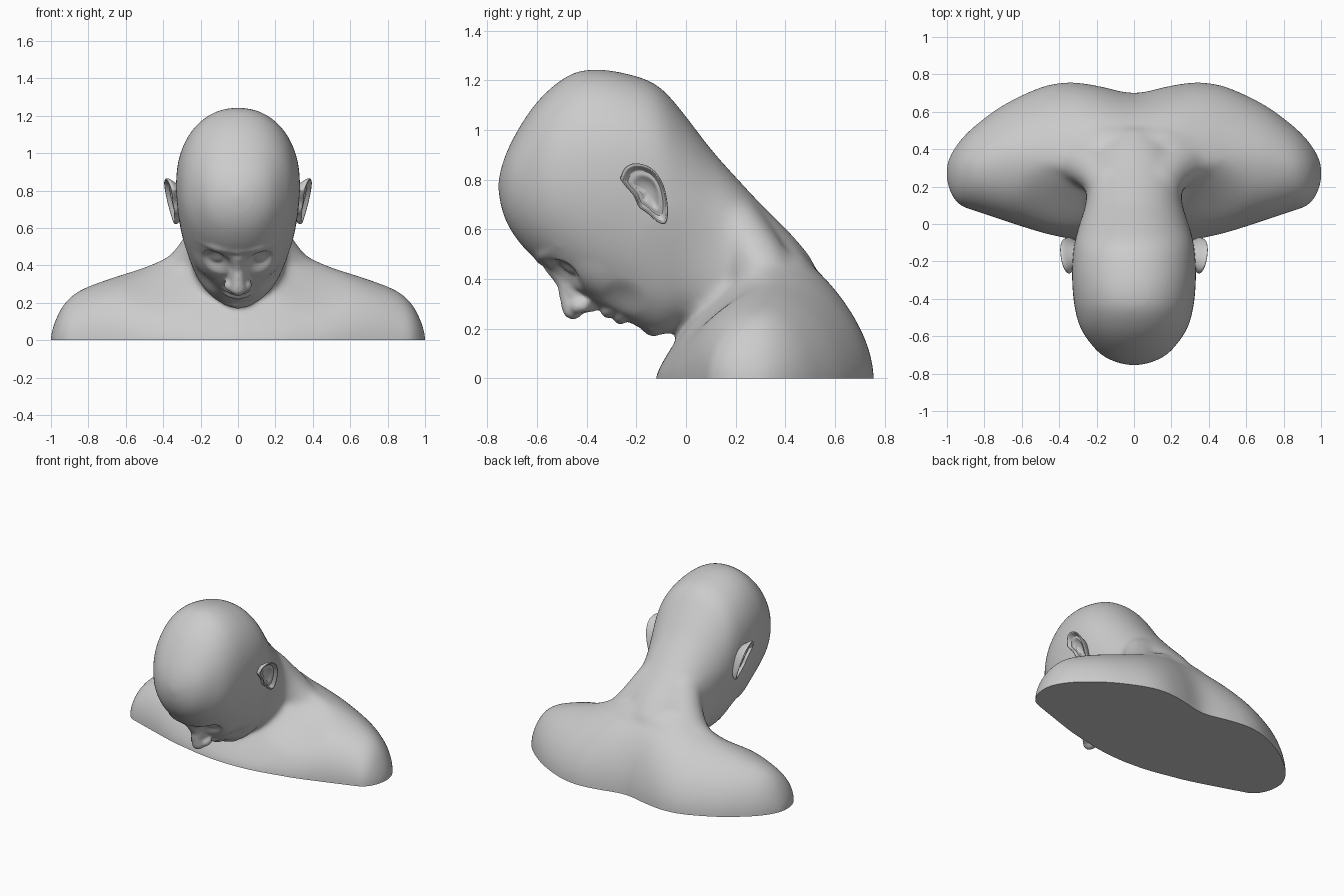
import bpy, bmesh, math
from mathutils import Vector

if "Cube" in bpy.data.objects:
    bpy.data.objects.remove(bpy.data.objects["Cube"])


def catmull(rows, steps):
    """Smoothly resample a table of rows."""
    out = []
    for i in range(len(rows) - 1):
        p = [rows[max(0, min(len(rows) - 1, i + k))] for k in (-1, 0, 1, 2)]
        for s in range(steps):
            t = s / steps
            out.append([0.5 * (2 * b + (c - a) * t + (2 * a - 5 * b + 4 * c - d) * t * t
                               + (3 * b - a - 3 * c + d) * t ** 3) for a, b, c, d in zip(*p)])
    return out + [list(rows[-1])]


def loft(bm, rings):
    """Skin closed rings and cap both ends."""
    vs = [[bm.verts.new(p) for p in r] for r in rings]
    n = len(vs[0])
    faces = [bm.faces.new((a[i], a[(i + 1) % n], b[(i + 1) % n], b[i]))
             for a, b in zip(vs, vs[1:]) for i in range(n)]
    faces += [bm.faces.new(vs[0]), bm.faces.new(vs[-1])]
    bmesh.ops.recalc_face_normals(bm, faces=faces)


def tube(bm, pts, sides=(1, -1), steps=6):
    """Chain of overlapping balls along (x, y, z, radius) points."""
    for s in sides:
        for x, y, z, r in catmull(pts, steps):
            m = bmesh.ops.create_icosphere(bm, subdivisions=2, radius=r)
            bmesh.ops.translate(bm, verts=m['verts'], vec=(s * x, y, z))


def to_object(bm, name):
    me = bpy.data.meshes.new(name)
    bm.to_mesh(me)
    bm.free()
    ob = bpy.data.objects.new(name, me)
    bpy.context.collection.objects.link(ob)
    return ob


def fuse(ob, voxel, iterations):
    bpy.context.view_layer.objects.active = ob
    m = ob.modifiers.new('fuse', 'REMESH')
    m.mode, m.voxel_size = 'VOXEL', voxel
    s = ob.modifiers.new('soften', 'SMOOTH')
    s.factor, s.iterations = 0.5, iterations
    for name in ('fuse', 'soften'):
        bpy.ops.object.modifier_apply(modifier=name)


def push(bm, centre, radius, vec):
    """Soft sculpting dab, mirrored in x."""
    for s in (1, -1):
        c, d = Vector((s * centre[0], *centre[1:])), Vector((s * vec[0], *vec[1:]))
        for v in bm.verts:
            q = (v.co - c).length / radius
            if q < 1:
                v.co += d * (1 - q * q) ** 2


def signed_pow(v, p):
    return math.copysign(abs(v) ** p, v)


bm = bmesh.new()

# Shoulders: arches across x  (x, front y, peak y, back y, height, front exponent)
half = [(0, -.125, .33, .70, .54, 1.2), (.2, -.11, .33, .74, .51, 1.25),
        (.35, -.08, .34, .757, .45, 1.4), (.5, -.045, .35, .73, .39, 1.6),
        (.7, .02, .34, .635, .325, 2), (.85, .07, .31, .525, .265, 2),
        (.93, .10, .29, .445, .195, 2), (.98, .165, .28, .37, .10, 2),
        (1.003, .24, .28, .31, .02, 2)]
table = [(-r[0], *r[1:]) for r in half[:0:-1]] + half
rings = []
for x, yf, yp, yb, h, nf in catmull(table, 5):
    ring = [(x, yf, -.1)]
    for k in range(33):
        a = math.pi * k / 32
        n = nf if k < 16 else 1.8
        size = yp - yf if k < 16 else yb - yp
        ring.append((x, yp - size * signed_pow(math.cos(a), 2 / n), h * abs(math.sin(a)) ** (2 / n)))
    rings.append(ring + [(x, yb, -.1)])
loft(bm, rings)

# Head and neck: upright sections along y  (y, bottom z, widest z, top z, half width)
head = [(-.757, .755, .775, .795, .02), (-.74, .67, .775, .865, .095), (-.70, .585, .78, .96, .175),
        (-.63, .50, .79, 1.075, .24), (-.55, .435, .80, 1.165, .29), (-.45, .355, .82, 1.232, .317),
        (-.35, .285, .83, 1.245, .329), (-.25, .235, .83, 1.23, .332), (-.15, .185, .81, 1.20, .326),
        (-.08, .175, .76, 1.15, .315), (0, .20, .66, 1.055, .293), (.1, .15, .55, .925, .268),
        (.2, .12, .48, .812, .255), (.3, .1, .42, .705, .24), (.42, .1, .36, .585, .20),
        (.51, .1, .28, .48, .13)]
rings = []
for y, zb, zm, zt, w in catmull(head, 5):
    ring = []
    for k in range(48):
        a = 2 * math.pi * k / 48
        s = math.sin(a)
        z = zm + (zt - zm) * s ** .9 if s > 0 else zm + (zm - zb) * s
        ring.append((w * signed_pow(math.cos(a), .95), y, z))
    rings.append(ring)
loft(bm, rings)

# Trapezius slopes and upper back
tube(bm, [(.12, .20, .60, .13), (.20, .29, .46, .13), (.30, .33, .36, .12),
          (.44, .345, .305, .105), (.58, .35, .26, .09)])
tube(bm, [(0, .39, .41, .13), (.14, .39, .39, .14), (.27, .39, .33, .14)])
bust = to_object(bm, 'bust')
fuse(bust, .014, 30)

# Facial masses
bm = bmesh.new()
bm.from_mesh(bust.data)
mid = (1,)
tube(bm, [(0, -.535, .455, .04), (0, -.487, .39, .038), (0, -.475, .33, .036), (0, -.455, .28, .045)], mid)
tube(bm, [(0, -.46, .37, .05), (0, -.42, .32, .055), (0, -.37, .31, .04)], mid)
tube(bm, [(.045, -.415, .295, .032), (.04, -.435, .29, .032)])
tube(bm, [(0, -.57, .495, .042), (.11, -.56, .512, .042), (.2, -.50, .55, .035)])
tube(bm, [(0, -.315, .268, .028), (.045, -.31, .275, .024), (.09, -.28, .295, .012)])
tube(bm, [(0, -.265, .243, .028), (.045, -.26, .252, .024), (.09, -.255, .28, .012)])
tube(bm, [(0, -.13, .222, .055), (.05, -.12, .23, .05)])
bust.data.clear_geometry()
bm.to_mesh(bust.data)
bm.free()
fuse(bust, .010, 6)

# Sculpted hollows and swellings, then the flat cut base
bm = bmesh.new()
bm.from_mesh(bust.data)
push(bm, (.115, -.49, .42), .095, (0, .022, .045))
push(bm, (.12, -.475, .45), .055, (0, -.012, -.024))
push(bm, (.18, -.38, .40), .11, (.003, -.003, -.007))
push(bm, (.17, -.25, .33), .10, (-.008, .003, .008))
push(bm, (.28, .03, .48), .25, (-.012, .004, 0))
push(bm, (.40, .10, .34), .26, (0, .01, -.018))
bmesh.ops.bisect_plane(bm, geom=bm.verts[:] + bm.edges[:] + bm.faces[:],
                       plane_co=(0, 0, 0), plane_no=(0, 0, 1), clear_inner=True)
bmesh.ops.holes_fill(bm, edges=[e for e in bm.edges if e.is_boundary], sides=0)
bm.to_mesh(bust.data)
bm.free()

# Ears: outline rings shaped into a rim and bowl  (scale, x offset)
outline = [(-.267, .805), (-.247, .85), (-.20, .868), (-.135, .845), (-.09, .78), (-.072, .69),
           (-.078, .625), (-.11, .625), (-.155, .665), (-.19, .69), (-.21, .735), (-.245, .775)]
outline = catmull(outline + outline[:1], 3)[:-1]
bm = bmesh.new()
rings = []
for scale, dx in [(.5, -.10), (.7, -.05), (.95, -.018), (1, -.005), (.98, .006), (.9, .008),
                  (.82, -.004), (.74, -.018), (.62, -.012), (.52, -.012), (.4, -.026), (.1, -.032)]:
    ring = []
    for y, z in outline:
        y, z = -.15 + (y + .15) * scale, .755 + (z - .755) * scale
        ring.append((.352 + .29 * (z - .74) + .22 * (y + .17) + dx, y, z))
    rings.append(ring)
loft(bm, rings)
ears = to_object(bm, 'ears')
ears.modifiers.new('pair', 'MIRROR')
m = ears.modifiers.new('round', 'SUBSURF')
m.levels = m.render_levels = 1

for ob in (bust, ears):
    bpy.ops.object.select_all(action='DESELECT')
    ob.select_set(True)
    bpy.context.view_layer.objects.active = ob
    bpy.ops.object.shade_smooth_by_angle(angle=math.radians(50))
